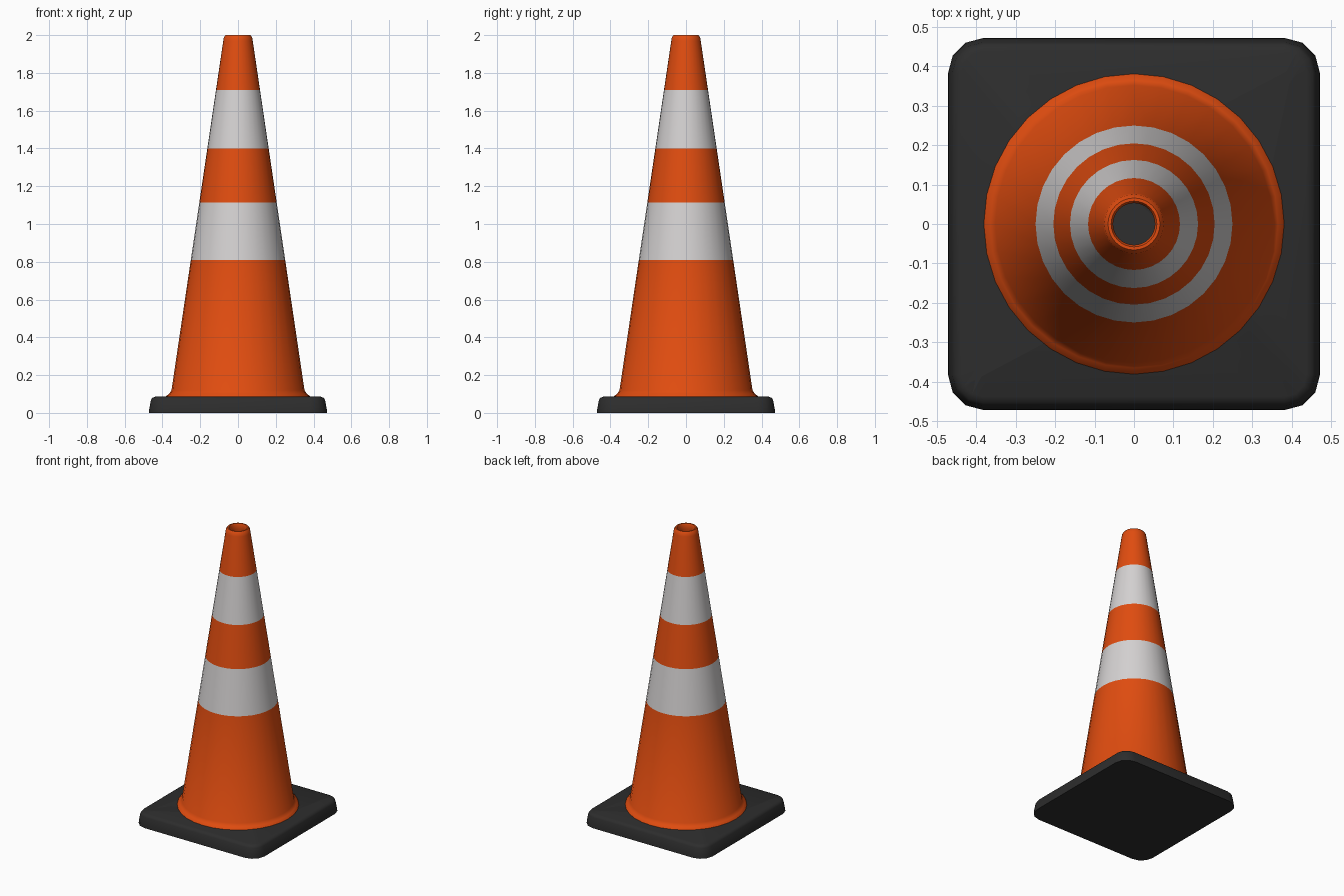
import bpy, bmesh, math

if "Cube" in bpy.data.objects:
    bpy.data.objects.remove(bpy.data.objects["Cube"])

SEGMENTS = 32


def material(name, rgb):
    m = bpy.data.materials.new(name)
    m.diffuse_color = (*rgb, 1)
    m.use_nodes = True
    m.node_tree.nodes["Principled BSDF"].inputs["Base Color"].default_value = m.diffuse_color
    return m


orange = material("safety orange", (0.75, 0.073, 0.005))
white = material("reflective white", (0.66, 0.64, 0.64))
black = material("rubber black", (0.026, 0.026, 0.026))


def make_object(name, bm, mats, angle):
    bmesh.ops.recalc_face_normals(bm, faces=bm.faces)
    mesh = bpy.data.meshes.new(name)
    bm.to_mesh(mesh)
    bm.free()
    for m in mats:
        mesh.materials.append(m)
    ob = bpy.data.objects.new(name, mesh)
    bpy.context.collection.objects.link(ob)
    bpy.context.view_layer.objects.active = ob
    ob.select_set(True)
    bpy.ops.object.shade_smooth_by_angle(angle=math.radians(angle))
    ob.select_set(False)
    return ob


def bridge(bm, rings, closed):
    """Join equal rings of vertices with quads."""
    pairs = list(zip(rings, rings[1:] + rings[:1]))
    for a, b in pairs if closed else pairs[:-1]:
        n = len(a)
        for i in range(n):
            j = (i + 1) % n
            bm.faces.new((a[i], a[j], b[j], b[i]))


def circle(bm, r, z):
    return [bm.verts.new((r * math.cos(2 * math.pi * i / SEGMENTS),
                          r * math.sin(2 * math.pi * i / SEGMENTS), z))
            for i in range(SEGMENTS)]


def wall(z):
    """Outer radius of the straight cone wall at height z."""
    return 0.352 + (0.078 - 0.352) * (z - 0.12) / (1.97 - 0.12)


# Hollow cone: flared foot, straight wall, rounded lip, inner wall
STRIPES = [(0.81, 1.115), (1.40, 1.71)]
outer = [(0.383, 0.078), (0.380, 0.090), (0.365, 0.100), (0.352, 0.120)]
outer += [(wall(z), z) for pair in STRIPES for z in pair]
outer += [(wall(1.97), 1.97), (0.075, 1.988), (0.066, 2.0)]
inner = [(0.058, 2.0), (0.053, 1.99), (0.055, 1.96), (0.328, 0.12), (0.338, 0.004)]
bm = bmesh.new()
bridge(bm, [circle(bm, r, z) for r, z in outer + inner], closed=True)
for f in bm.faces:
    c = f.calc_center_median()
    on_outside = f.normal.length >= 0 and math.hypot(c.x, c.y) > wall(c.z) - 0.012
    if on_outside and any(lo < c.z < hi for lo, hi in STRIPES):
        f.material_index = 1
make_object("cone_body", bm, [orange, white], 50)


# Square foot with rounded corners and a round opening
def rounded_square(bm, half, radius, z):
    ring = []
    for k in range(4):
        for s in range(4):
            a = math.radians(90 * k + 30 * s)
            sx, sy = [(1, 1), (-1, 1), (-1, -1), (1, -1)][k]
            ring.append(bm.verts.new((sx * (half - radius) + radius * math.cos(a),
                                      sy * (half - radius) + radius * math.sin(a), z)))
    return ring


bm = bmesh.new()
levels = [(0.472, 0.0), (0.470, 0.02), (0.461, 0.068), (0.454, 0.079), (0.438, 0.086)]
squares = [rounded_square(bm, h, 0.09 - (0.472 - h), z) for h, z in levels]
bridge(bm, squares, closed=False)
low, high = circle(bm, 0.339, 0.0), circle(bm, 0.339, 0.086)
bridge(bm, [low, high], closed=False)
for square, hole in ((squares[0], low), (squares[-1], high)):
    edges = [bm.edges.get((r[i], r[(i + 1) % len(r)]))
             for r in (square, hole) for i in range(len(r))]
    bmesh.ops.bridge_loops(bm, edges=edges)
make_object("base_plate", bm, [black], 35)
